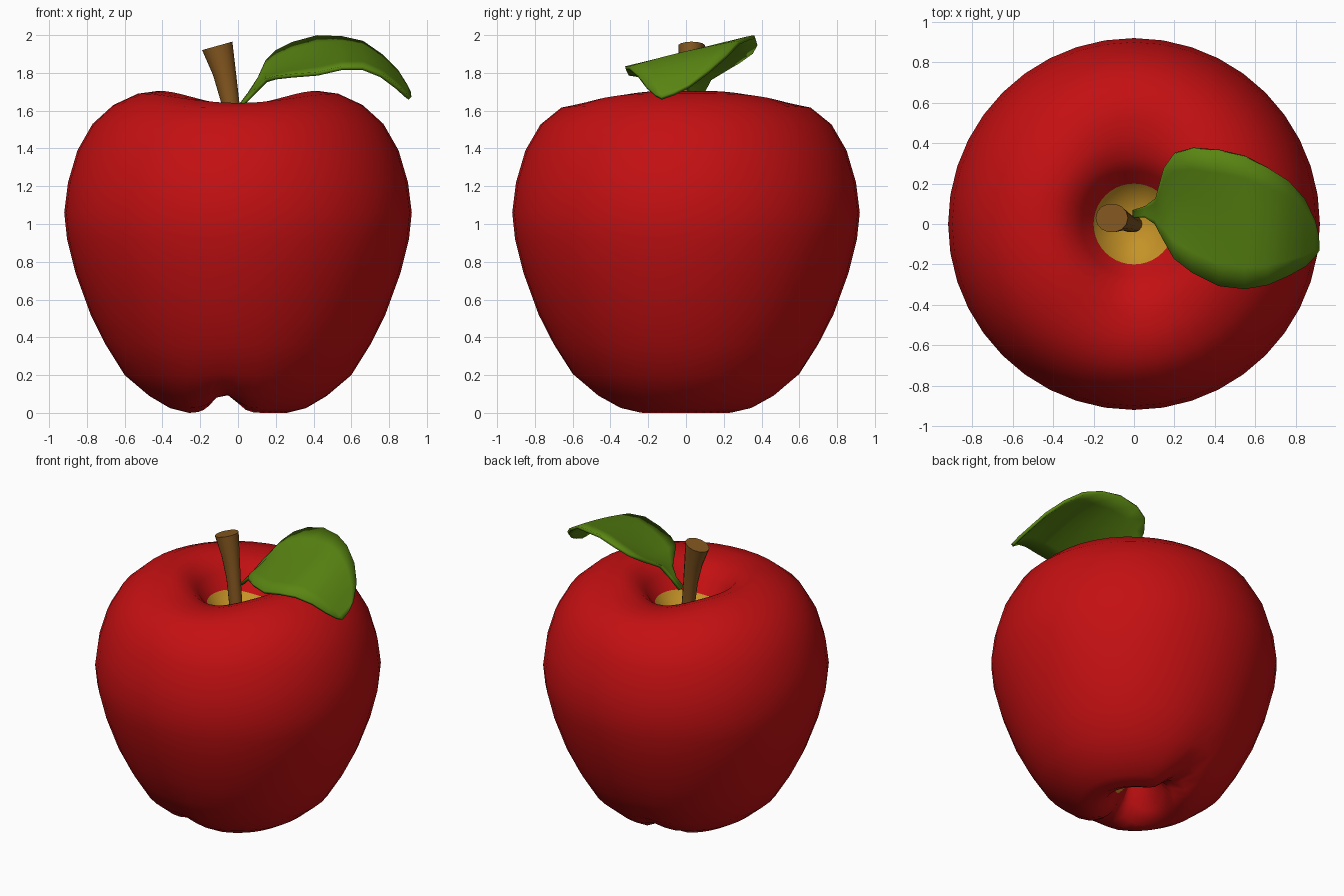
import bpy, bmesh, math
from math import sin, cos, pi, exp

if "Cube" in bpy.data.objects:
    bpy.data.objects.remove(bpy.data.objects["Cube"])


def material(name, rgb):
    m = bpy.data.materials.new(name)
    m.diffuse_color = (*rgb, 1)
    m.use_nodes = True
    m.node_tree.nodes["Principled BSDF"].inputs["Base Color"].default_value = m.diffuse_color
    return m


RED = material("apple_red", (0.55, 0.005, 0.006))
YELLOW = material("flesh_yellow", (0.56, 0.29, 0.02))
BROWN = material("stem_brown", (0.23, 0.095, 0.014))
GREEN = material("leaf_green", (0.10, 0.235, 0.006))


def finish(name, bm, mats, angle):
    bmesh.ops.recalc_face_normals(bm, faces=bm.faces)
    me = bpy.data.meshes.new(name)
    bm.to_mesh(me)
    bm.free()
    ob = bpy.data.objects.new(name, me)
    bpy.context.collection.objects.link(ob)
    for m in mats:
        me.materials.append(m)
    bpy.ops.object.select_all(action='DESELECT')
    ob.select_set(True)
    bpy.context.view_layer.objects.active = ob
    bpy.ops.object.shade_smooth_by_angle(angle=math.radians(angle))
    return ob


def bridge(bm, rows, closed):
    """Quads between consecutive rows of vertices."""
    for a, b in zip(rows, rows[1:]):
        n = len(a)
        for i in range(n if closed else n - 1):
            j = (i + 1) % n
            bm.faces.new((a[i], a[j], b[j], b[i]))


# Apple body: revolved profile, saddle-shaped rim and a notched base
PROFILE = [(.06, .20), (.12, .12), (.18, .04), (.26, 0), (.36, .025), (.47, .09),
           (.60, .20), (.70, .36), (.78, .52), (.86, .74), (.905, .92), (.92, 1.06),
           (.90, 1.22), (.85, 1.39), (.77, 1.53), (.66, 1.63), (.53, 1.69),
           (.42, 1.705), (.33, 1.675), (.26, 1.60), (.20, 1.50), (.12, 1.42)]
SIDES = 40


def body_point(r, z, a):
    x, y = r * cos(a), r * sin(a)
    if z > 1.4:
        z -= 0.075 * sin(a) ** 4 * exp(-((r - .40) / .2) ** 2)
    elif z < 0.4 and r > .1:
        z += 0.11 * exp(-((x + .07) / .08) ** 2) * exp(-max(0, r - .3) / .15)
    return x, y, z


bm = bmesh.new()
rings = [[bm.verts.new(body_point(r, z, 2 * pi * i / SIDES)) for i in range(SIDES)]
         for r, z in PROFILE]
bridge(bm, rings, True)
for ring, z in ((rings[0], .23), (rings[-1], 1.38)):
    tip = bm.verts.new((0, 0, z))
    for i in range(SIDES):
        bm.faces.new((ring[i], ring[(i + 1) % SIDES], tip))
# Yellow flesh inside both hollows
for f in bm.faces:
    c = f.calc_center_median()
    r = math.hypot(c.x, c.y)
    f.material_index = int(r < (.2 if c.z > 1 else .12))
finish("apple_body", bm, [RED, YELLOW], 60)

# Stem: flared, leaning, with a slanted top
STEM = [(0, 0, 1.36, .045, 0), (-.02, 0, 1.50, .045, 0), (-.042, .01, 1.65, .048, .1),
        (-.072, .02, 1.80, .06, .2), (-.11, .03, 1.943, .08, .28)]
bm = bmesh.new()
rings = []
for x, y, z, r, slant in STEM:
    rings.append([bm.verts.new((x + r * cos(a), y + r * .9 * sin(a), z + slant * r * cos(a)))
                  for a in (2 * pi * i / 14 for i in range(14))])
bridge(bm, rings, True)
bm.faces.new(rings[0])
bm.faces.new(rings[-1])
finish("stem", bm, [BROWN], 45)

# Leaf: stations of x, back edge (y, z), front edge (y, z), sag of the middle
LEAF = [(.00, .07, 1.61, .03, 1.61, 0), (.06, .09, 1.69, .035, 1.67, 0),
        (.11, .13, 1.77, .00, 1.72, .01), (.15, .28, 1.86, -.08, 1.76, .02),
        (.20, .35, 1.91, -.17, 1.775, .025), (.29, .375, 1.955, -.24, 1.785, .02),
        (.42, .365, 1.99, -.305, 1.795, .01), (.55, .335, 1.985, -.32, 1.825, 0),
        (.66, .28, 1.96, -.30, 1.825, -.01), (.76, .215, 1.89, -.255, 1.785, -.01),
        (.84, .125, 1.81, -.21, 1.725, -.005), (.89, .02, 1.73, -.16, 1.68, 0),
        (.91, -.06, 1.69, -.13, 1.665, 0)]
N = 6
bm = bmesh.new()
rows = []
for x, yb, zb, yf, zf, sag in LEAF:
    rows.append([bm.verts.new((x, yb + (yf - yb) * t, zb + (zf - zb) * t - sag * sin(pi * t)))
                 for t in (i / N for i in range(N + 1))])
bridge(bm, rows, False)
leaf = finish("leaf", bm, [GREEN], 60)
solid = leaf.modifiers.new("thickness", 'SOLIDIFY')
solid.thickness = 0.02
solid.offset = 0
